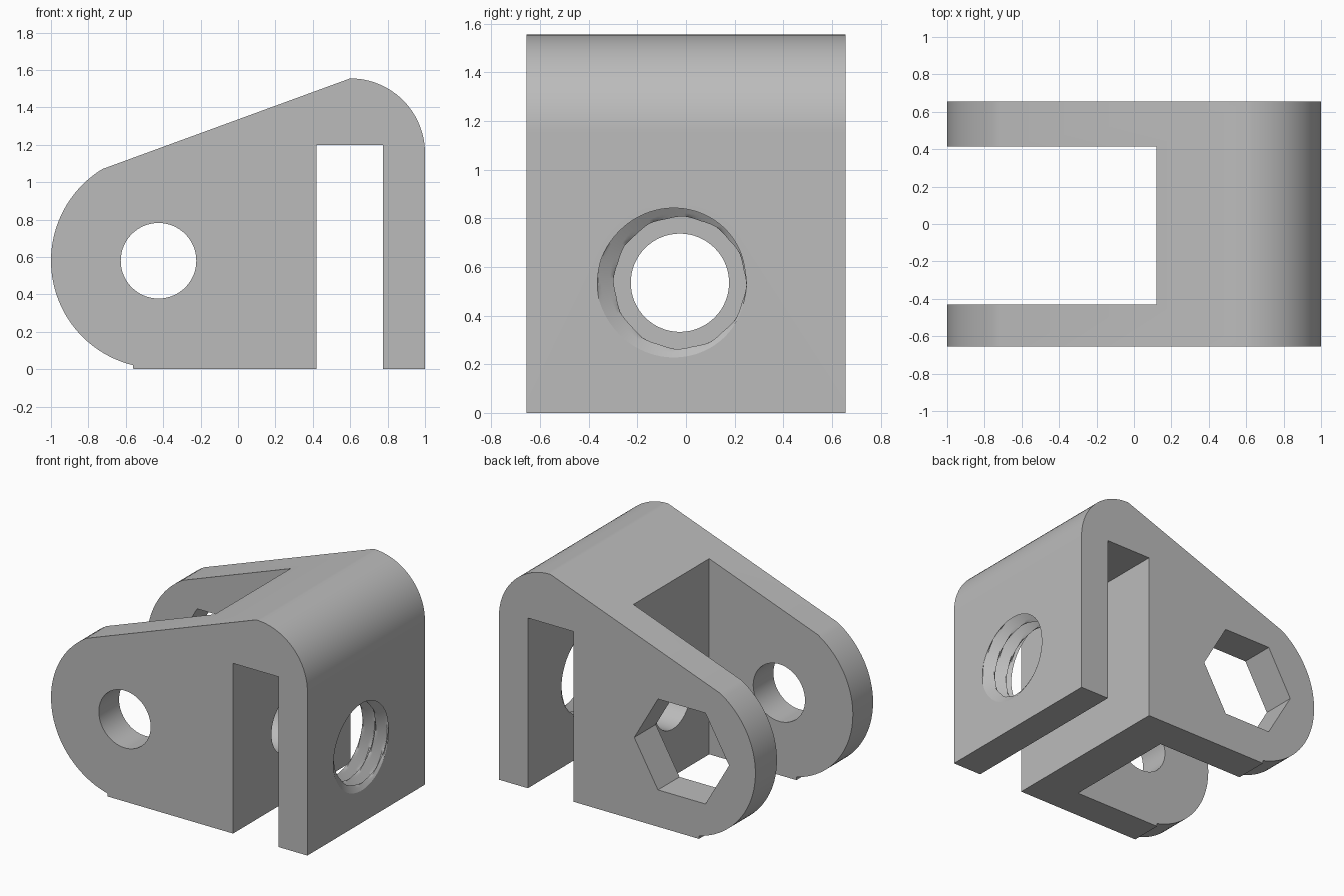
import bpy, bmesh
from math import pi, sin, cos, radians
from mathutils import Matrix

cube = bpy.data.objects.get("Cube")
if cube:
    bpy.data.objects.remove(cube, do_unlink=True)

grey = bpy.data.materials.new("plain grey")
grey.use_nodes = True
colour = (0.5, 0.5, 0.5, 1)
grey.diffuse_color = colour
grey.node_tree.nodes["Principled BSDF"].inputs["Base Color"].default_value = colour


def add_object(name, bm):
    bmesh.ops.recalc_face_normals(bm, faces=bm.faces)
    mesh = bpy.data.meshes.new(name)
    bm.to_mesh(mesh)
    bm.free()
    mesh.materials.append(grey)
    ob = bpy.data.objects.new(name, mesh)
    bpy.context.collection.objects.link(ob)
    return ob


def arc(cx, cz, r, start, end, steps):
    angles = [radians(start + (end - start) * i / steps) for i in range(steps + 1)]
    return [(cx + r * cos(a), cz + r * sin(a)) for a in angles]


def extrude_profile(name, points, y0, y1):
    bm = bmesh.new()
    face = bm.faces.new([bm.verts.new((x, y0, z)) for x, z in points])
    grown = bmesh.ops.extrude_face_region(bm, geom=[face])["geom"]
    moved = [g for g in grown if isinstance(g, bmesh.types.BMVert)]
    bmesh.ops.translate(bm, verts=moved, vec=(0, y1 - y0, 0))
    return add_object(name, bm)


def cylinder(name, centre, radius, length, axis, sides):
    bm = bmesh.new()
    turn = Matrix.Rotation(pi / 2, 4, axis)
    bmesh.ops.create_cone(bm, cap_ends=True, segments=sides, radius1=radius, radius2=radius,
                          depth=length, matrix=Matrix.Translation(centre) @ turn)
    return add_object(name, bm)


def threaded_plug(name, y, z, minor, depth, pitch, x0, x1, sides=96, per_turn=12):
    # Helical V thread around the x axis, its groove opening towards -y at x = 1
    bm = bmesh.new()
    count = round((x1 - x0) / pitch * per_turn)
    rings = []
    for j in range(count + 1):
        x = x0 + j * pitch / per_turn
        ring = []
        for i in range(sides):
            a = 2 * pi * i / sides
            phase = (i / sides - 0.5 + (1 - x) / pitch) % 1
            r = minor + depth * abs(1 - 2 * phase)
            ring.append(bm.verts.new((x, y + r * cos(a), z + r * sin(a))))
        rings.append(ring)
    for low, high in zip(rings, rings[1:]):
        for i in range(sides):
            k = (i + 1) % sides
            bm.faces.new((low[i], low[k], high[k], high[i]))
    for ring in (rings[0], rings[-1]):
        hub = bm.verts.new((ring[0].co.x, y, z))
        for i in range(sides):
            bm.faces.new((hub, ring[i], ring[(i + 1) % sides]))
    return add_object(name, bm)


# Bracket body: side profile with the vertical slot, extruded across the width
profile = [(-0.56, 0), (0.42, 0), (0.42, 1.2), (0.775, 1.2), (0.775, 0), (1, 0)]
profile += arc(0.6, 1.155, 0.4, 0, 90, 24)
profile += arc(-0.425, 0.58, 0.575, 121.5, 256.4, 40)
body = extrude_profile("bracket_body", profile, -0.655, 0.655)

# Gap between the two arms, then the pivot, nut, bolt and threaded holes
cutters = [
    extrude_profile("arm_gap", [(-1.2, -0.2), (0.12, -0.2), (0.12, 2), (-1.2, 2)], -0.43, 0.415),
    cylinder("pivot_hole", (-0.425, -0.55, 0.58), 0.202, 0.4, 'X', 64),
    cylinder("nut_hole", (-0.425, 0.55, 0.58), 0.37, 0.4, 'X', 6),
    cylinder("bolt_hole", (0.27, -0.025, 0.535), 0.202, 0.4, 'Y', 64),
    threaded_plug("threaded_hole", -0.025, 0.535, 0.267, 0.078, 0.1, 0.72, 1.05),
]
# Point the hexagon's corners along x
nut = cutters[2]
corner = max(v.co.z for v in nut.data.vertices) - 0.58
if corner > 0.35:
    pivot = Matrix.Translation((-0.425, 0, 0.58))
    nut.data.transform(pivot @ Matrix.Rotation(pi / 6, 4, 'Y') @ pivot.inverted())

bpy.context.view_layer.objects.active = body
for cutter in cutters:
    cutter.hide_render = True
    mod = body.modifiers.new(cutter.name, 'BOOLEAN')
    mod.operation = 'DIFFERENCE'
    mod.solver = 'EXACT'
    mod.object = cutter
    bpy.ops.object.modifier_apply(modifier=mod.name)
for cutter in cutters:
    bpy.data.objects.remove(cutter, do_unlink=True)

# Smooth curves, crisp edges
for ob in bpy.context.selected_objects:
    ob.select_set(False)
body.select_set(True)
bpy.ops.object.shade_smooth_by_angle(angle=radians(25))
